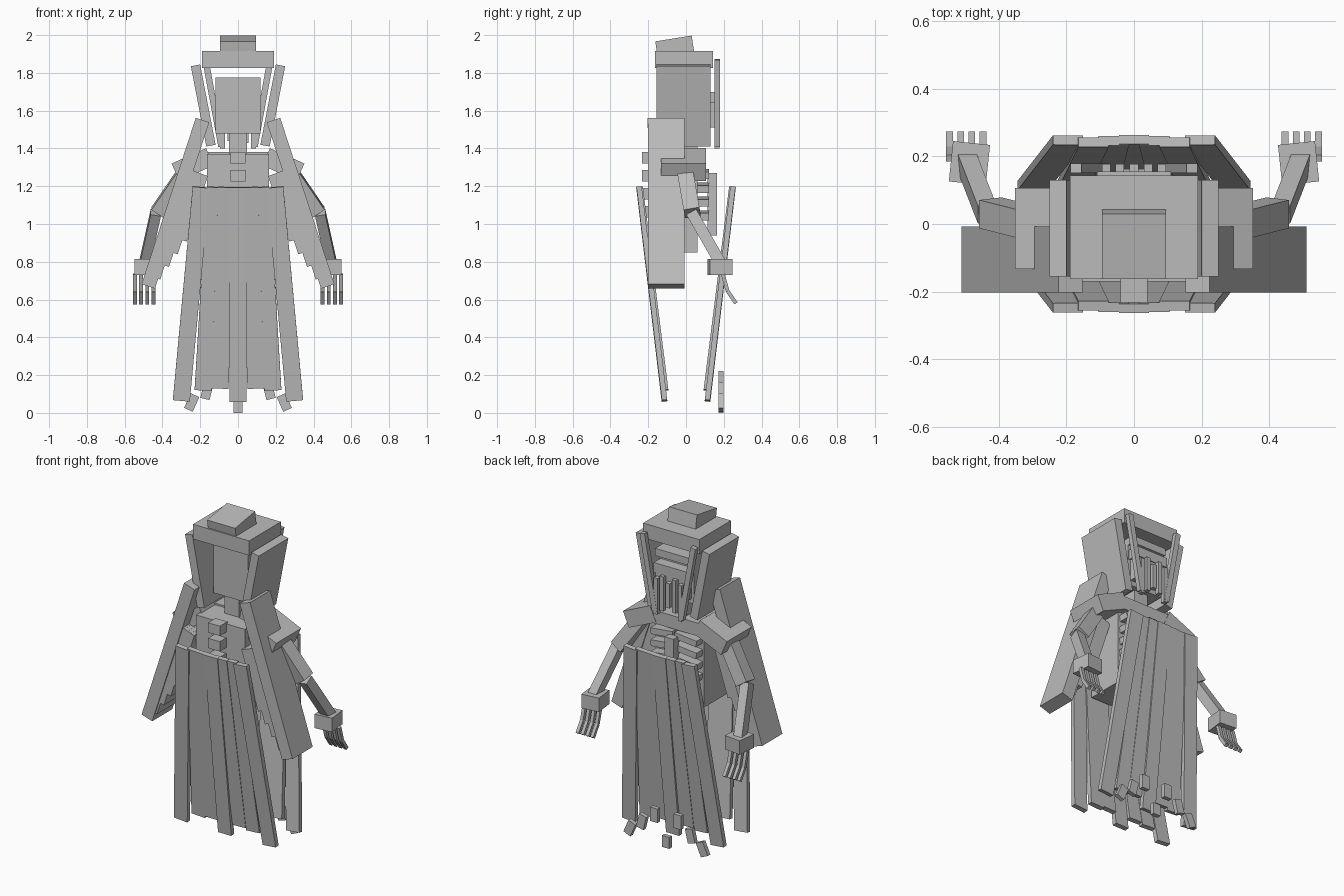
import bpy
from math import radians
from mathutils import Matrix, Vector

cube = bpy.data.objects.get("Cube")
if cube:
    bpy.data.objects.remove(cube)

grey = bpy.data.materials.new("plain grey")
grey.use_nodes = True
grey.diffuse_color = (0.5, 0.5, 0.5, 1)
grey.node_tree.nodes["Principled BSDF"].inputs["Base Color"].default_value = (0.5, 0.5, 0.5, 1)


def box(name, center, size, tilt=(0, 0, 0)):
    """Flat box from its middle, size and tilt in degrees."""
    bpy.ops.mesh.primitive_cube_add(size=1, location=center,
                                    rotation=[radians(a) for a in tilt])
    ob = bpy.context.object
    ob.name = name
    ob.scale = size
    ob.data.materials.append(grey)
    return ob


def span(name, x, y, z, tilt=(0, 0, 0)):
    """Box given by its ranges along each axis."""
    ranges = (x, y, z)
    return box(name, [(a + b) / 2 for a, b in ranges], [b - a for a, b in ranges], tilt)


def beam(name, start, end, width, depth):
    """Box running between two points, its width kept along x."""
    a, b = Vector(start), Vector(end)
    up = (b - a).normalized()
    side = (Vector((1, 0, 0)) - up * up.x).normalized()
    ob = box(name, (0, 0, 0), (1, 1, 1))
    turn = Matrix((side, up.cross(side), up)).transposed().to_4x4()
    ob.matrix_world = (Matrix.Translation((a + b) / 2) @ turn
                       @ Matrix.Diagonal((width, depth, (b - a).length, 1)))
    return ob


# Hood
box("hood_peak", (0, -0.06, 1.94), (0.19, 0.195, 0.085), (9, 0, 0))
span("hood_top", (-0.19, 0.19), (-0.163, 0.143), (1.825, 1.915))

# Skull and neck
span("skull", (-0.118, 0.118), (-0.07, 0.09), (1.48, 1.775))
span("brow", (-0.118, 0.118), (0.09, 0.13), (1.73, 1.775))
span("cheek", (-0.11, 0.11), (0.09, 0.155), (1.64, 1.7))
span("jaw", (-0.1, 0.1), (0.09, 0.15), (1.51, 1.64))
span("neck", (-0.048, 0.048), (-0.06, 0.06), (1.36, 1.5))
for x, low, high in ((-0.082, 1.4, 1.62), (-0.042, 1.44, 1.64), (0, 1.46, 1.61),
                     (0.042, 1.43, 1.64), (0.082, 1.4, 1.62)):
    span("face_strand", (x - 0.013, x + 0.013), (0.15, 0.178), (low, high))

# Torso with spine, ribs and breastbone
span("torso", (-0.165, 0.165), (-0.17, 0.06), (0.85, 1.37))
span("collar", (-0.165, 0.165), (0, 0.105), (1.3, 1.38))
span("breastbone", (-0.03, 0.03), (0.115, 0.163), (0.94, 1.27))
for i in range(4):
    z = 1.35 - i * 0.095
    span("vertebra", (-0.04, 0.04), (-0.233, -0.16), (z - 0.03, z + 0.03))
    r = 1.265 - i * 0.073
    for s in (-1, 1):
        box("rib", (s * 0.08, 0.092, r), (0.15, 0.06, 0.038), (0, s * 6, 0))

for s, side in ((-1, "right"), (1, "left")):
    # Hood sides and the hanging edges
    beam(side + "_hood_side", (s * 0.143, -0.013, 1.415), (s * 0.225, -0.013, 1.84), 0.05, 0.285)
    beam(side + "_hood_edge", (s * 0.088, 0.165, 1.41), (s * 0.172, 0.165, 1.87), 0.033, 0.028)

    # Long side drape with a ragged inner edge
    top, foot = Vector((s * 0.188, -0.105, 1.55)), Vector((s * 0.475, -0.105, 0.67))
    beam(side + "_drape", top, foot, 0.075, 0.195)
    for i in range(4):
        inward = Vector((-s * (0.025 + 0.022 * i), 0, -0.008 * i))
        end = top.lerp(foot, 0.95 - i * 0.085)
        beam(side + "_drape_rag", top.lerp(foot, 0.3) + inward, end + inward, 0.05, 0.18)

    # Shoulder and arm
    box(side + "_shoulder", (s * 0.24, -0.013, 1.315), (0.2, 0.24, 0.1), (0, s * 24, 0))
    beam(side + "_upper_arm", (s * 0.295, 0, 1.25), (s * 0.425, 0.033, 1.06), 0.08, 0.085)
    beam(side + "_forearm", (s * 0.435, 0.03, 1.06), (s * 0.495, 0.185, 0.79), 0.055, 0.06)
    box(side + "_palm", (s * 0.487, 0.18, 0.773), (0.11, 0.12, 0.085), (0, 0, s * 6))
    for i in range(4):
        x = s * (0.447 + i * 0.033)
        path = ((x, 0.195, 0.735), (x, 0.22, 0.645), (x, 0.265, 0.58))
        for a, b in zip(path, path[1:]):
            beam(side + "_finger", a, b, 0.02, 0.02)

# Skirt strips fan outward and lean inward toward the hem
strips = ((0, 0, 0.06, 0), (0.06, 0.095, 0.13, 0.004),
          (0.12, 0.185, 0.12, 0.008), (0.195, 0.3, 0.065, 0.002))
for face, name in ((-1, "front_skirt"), (1, "back_skirt")):
    for x_top, x_hem, hem, inset in strips:
        for s in ((1,) if x_top == 0 else (-1, 1)):
            beam(name + "_strip", (s * x_top, face * (0.25 - inset), 1.195),
                 (s * x_hem, face * (0.115 - inset), hem), 0.09, 0.028)

# Torn scraps below the back hem
for x, z, turn in ((0, 0.035, 0), (0.08, 0.18, 0), (0.165, 0.115, 14), (0.245, 0.055, 24)):
    for s in ((1,) if x == 0 else (-1, 1)):
        box("hem_scrap", (s * x, 0.185, z), (0.05, 0.026, 0.07 if x == 0 else 0.085),
            (0, -s * turn, 0))
